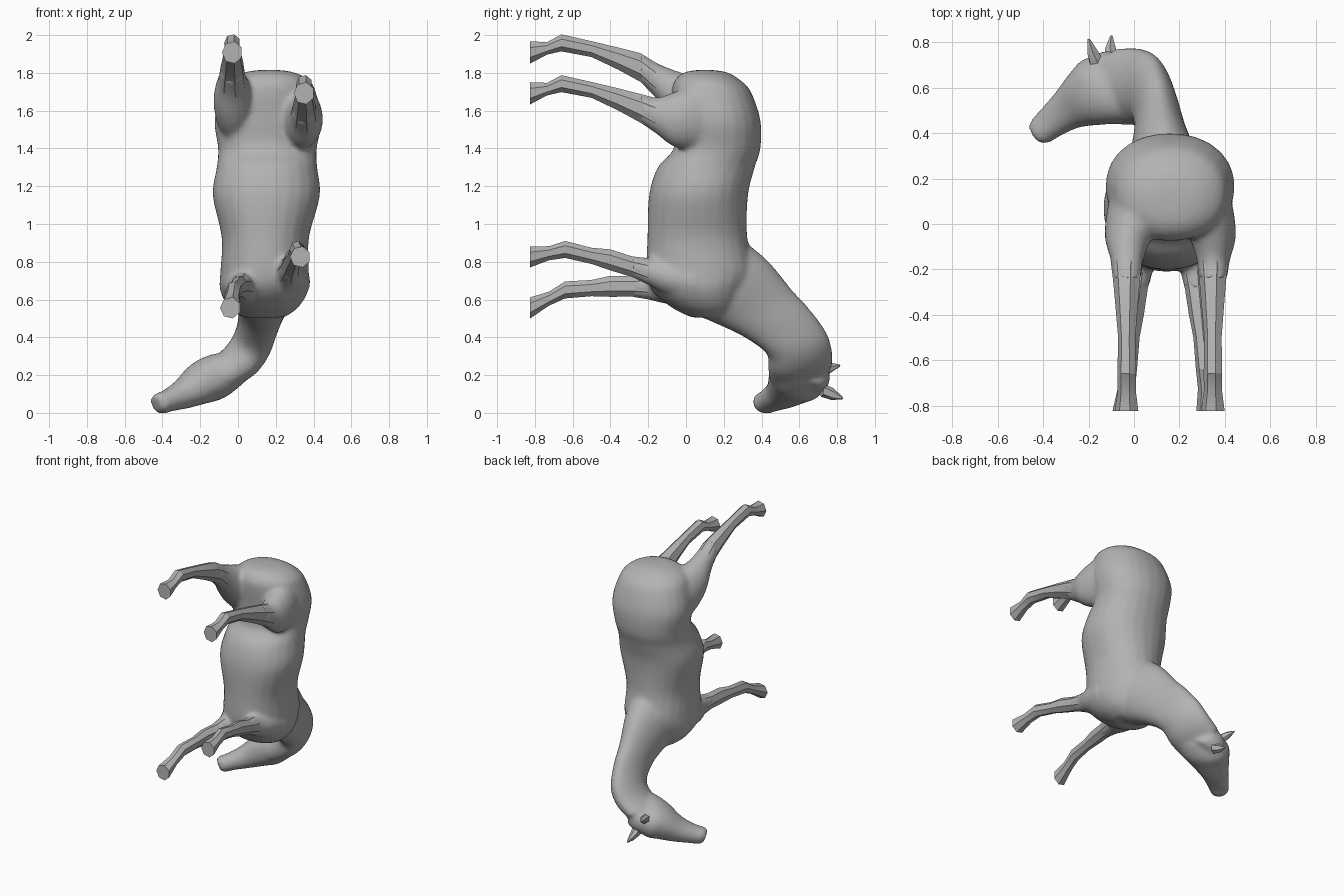
import bpy, bmesh, math
from mathutils import Vector as V

if "Cube" in bpy.data.objects:
    bpy.data.objects.remove(bpy.data.objects["Cube"])

coat = bpy.data.materials.new("grey coat")
coat.diffuse_color = (0.45, 0.45, 0.45, 1)
coat.use_nodes = True
coat.node_tree.nodes["Principled BSDF"].inputs["Base Color"].default_value = coat.diffuse_color


def clamp(t):
    return max(0.0, min(1.0, t))


def spline(rows, steps):
    """Catmull-Rom resampling of rows of numbers."""
    out = []
    for i in range(len(rows) - 1):
        p = [rows[max(0, min(len(rows) - 1, i + k))] for k in (-1, 0, 1, 2)]
        for s in range(steps):
            t = s / steps
            out.append([0.5 * (2 * b + (c - a) * t + (2 * a - 5 * b + 4 * c - d) * t * t
                               + (3 * b - a - 3 * c + d) * t ** 3) for a, b, c, d in zip(*p)])
    return out + [list(rows[-1])]


def loft(bm, rows, u0, v0, u1=None, v1=None, sides=24, power=1.0, steps=1, taper=0.0):
    """Rows are x, y, z, half size along u, half size along v."""
    rows = spline(rows, steps) if steps > 1 else rows
    u0, v0 = V(u0), V(v0)
    u1, v1 = V(u1 or u0), V(v1 or v0)
    rings = []
    for i, (x, y, z, ru, rv) in enumerate(rows):
        t = i / (len(rows) - 1)
        u, v = u0.lerp(u1, t).normalized(), v0.lerp(v1, t).normalized()
        ring = []
        for k in range(sides):
            a = 2 * math.pi * (k + 0.5) / sides
            c, s = (math.copysign(abs(q) ** power, q) for q in (math.cos(a), math.sin(a)))
            ring.append(bm.verts.new(V((x, y, z)) + u * ru * c * (1 - taper * s) + v * rv * s))
        rings.append(ring)
    faces = [bm.faces.new(rings[0]), bm.faces.new(rings[-1])]
    for a, b in zip(rings, rings[1:]):
        for k in range(sides):
            n = (k + 1) % sides
            faces.append(bm.faces.new((a[k], a[n], b[n], b[k])))
    bmesh.ops.recalc_face_normals(bm, faces=faces)


def make(name, bm, angle=None):
    me = bpy.data.meshes.new(name)
    bm.to_mesh(me)
    bm.free()
    me.materials.append(coat)
    ob = bpy.data.objects.new(name, me)
    bpy.context.collection.objects.link(ob)
    bpy.ops.object.select_all(action='DESELECT')
    ob.select_set(True)
    bpy.context.view_layer.objects.active = ob
    if angle:
        bpy.ops.object.shade_smooth_by_angle(angle=math.radians(angle))
    return ob


X, Y, Z = (1, 0, 0), (0, 1, 0), (0, 0, 1)
HEAD_SIDE, HEAD_UP = (0.42, 0, -0.91), (-0.496, 0.838, -0.227)

# Trunk from rump to chest: z, y centre, half width, half depth
trunk = [(1.815, .1, .06, .05), (1.8, .105, .14, .12), (1.76, .115, .215, .175),
         (1.7, .135, .25, .21), (1.55, .165, .285, .23), (1.4, .165, .262, .23),
         (1.3, .107, .267, .258), (1.15, .066, .285, .263), (.93, .06, .232, .265),
         (.75, .075, .235, .285), (.65, .07, .235, .25), (.56, .1, .185, .18), (.505, .13, .11, .1)]
trunk = [(.135 + .023 * (z - .5), y, z, w, d) for z, y, w, d in trunk]

# Neck curving to one side, narrower along the crest
neck = [(.14, .1, .76, .19, .27), (.135, .2, .68, .175, .27), (.118, .355, .565, .13, .225),
        (.105, .48, .475, .108, .195), (.072, .585, .37, .105, .17), (.01, .605, .28, .105, .175),
        (-.08, .605, .215, .1, .17)]
# Head from cheek to muzzle
head = [(-.015, .6, .24, .09, .15), (-.12, .59, .19, .12, .17), (-.2, .555, .155, .11, .14),
        (-.29, .505, .1, .08, .095), (-.37, .445, .065, .06, .073),
        (-.412, .41, .05, .058, .064), (-.435, .393, .045, .045, .048)]
# Crown of the head between the ears
crown = [(-.03, .69, .23, .08, .08), (-.09, .695, .2, .085, .08), (-.15, .68, .17, .08, .07)]

# Leg profiles from hoof to hip: y, z, half width, half depth
hind = [(-.825, 1.8, .055, .06), (-.735, 1.822, .042, .034), (-.66, 1.851, .043, .046),
        (-.5, 1.818, .04, .043), (-.36, 1.768, .052, .06), (-.24, 1.72, .063, .078),
        (-.16, 1.668, .073, .095), (-.07, 1.615, .1, .142), (.03, 1.588, .118, .172),
        (.15, 1.57, .12, .175)]
front = [(-.825, .691, .055, .057), (-.725, .725, .04, .038), (-.64, .758, .04, .046),
         (-.5, .746, .036, .044), (-.4, .74, .045, .057), (-.285, .722, .05, .056),
         (-.2, .71, .062, .072), (-.1, .695, .1, .095), (.05, .692, .125, .12)]

# Each pair swings apart, one leg stepping up and the other down
legs = {}
for name, side in (("left", -1), ("right", 1)):
    legs["hind_leg_" + name] = [
        (.16 + side * (.19 - .05 * clamp((y + .08) / .23)), y,
         z - side * .108 * clamp((.1 - y) / .3), w, d) for y, z, w, d in hind]
    legs["front_leg_" + name] = [
        (.145 + side * (.115 + .07 * clamp((-.15 - y) / .65)), y,
         z + side * .135 * clamp((.05 - y) / .87), w, d) for y, z, w, d in front]

# Body: trunk, neck, head and upper legs blended into one skin
bm = bmesh.new()
loft(bm, trunk, X, Y, power=.93, steps=4)
loft(bm, neck, X, (0, .88, .48), (.75, 0, -.6), (0, 1, .15), steps=4, taper=.2)
loft(bm, head, HEAD_SIDE, HEAD_UP, power=.9, steps=4)
loft(bm, crown, HEAD_SIDE, HEAD_UP, steps=3)
for rows in legs.values():
    loft(bm, rows[5:], X, Z, steps=4)
body = make("body", bm)
remesh = body.modifiers.new("blend", 'REMESH')
remesh.mode = 'VOXEL'
remesh.voxel_size = 0.014
remesh.use_smooth_shade = True
relax = body.modifiers.new("relax", 'SMOOTH')
relax.factor, relax.iterations = 0.5, 8
for m in ("blend", "relax"):
    bpy.ops.object.modifier_apply(modifier=m)
body.data.materials.clear()
body.data.materials.append(coat)

# Lower legs with faceted hooves
for name, rows in legs.items():
    bm = bmesh.new()
    loft(bm, rows[:7], X, Z, sides=7)
    make(name, bm, 30)

# Ears
for name, base, mid, tip in (
        ("ear_left", (-.16, .7, .22), (-.182, .755, .235), (-.2, .815, .25)),
        ("ear_right", (-.1, .72, .12), (-.105, .775, .1), (-.1, .83, .078))):
    bm = bmesh.new()
    loft(bm, [(*base, .035, .035), (*mid, .034, .026), (*tip, .006, .006)],
         HEAD_SIDE, (-.85, -.3, -.4), sides=6)
    make(name, bm, 40)
